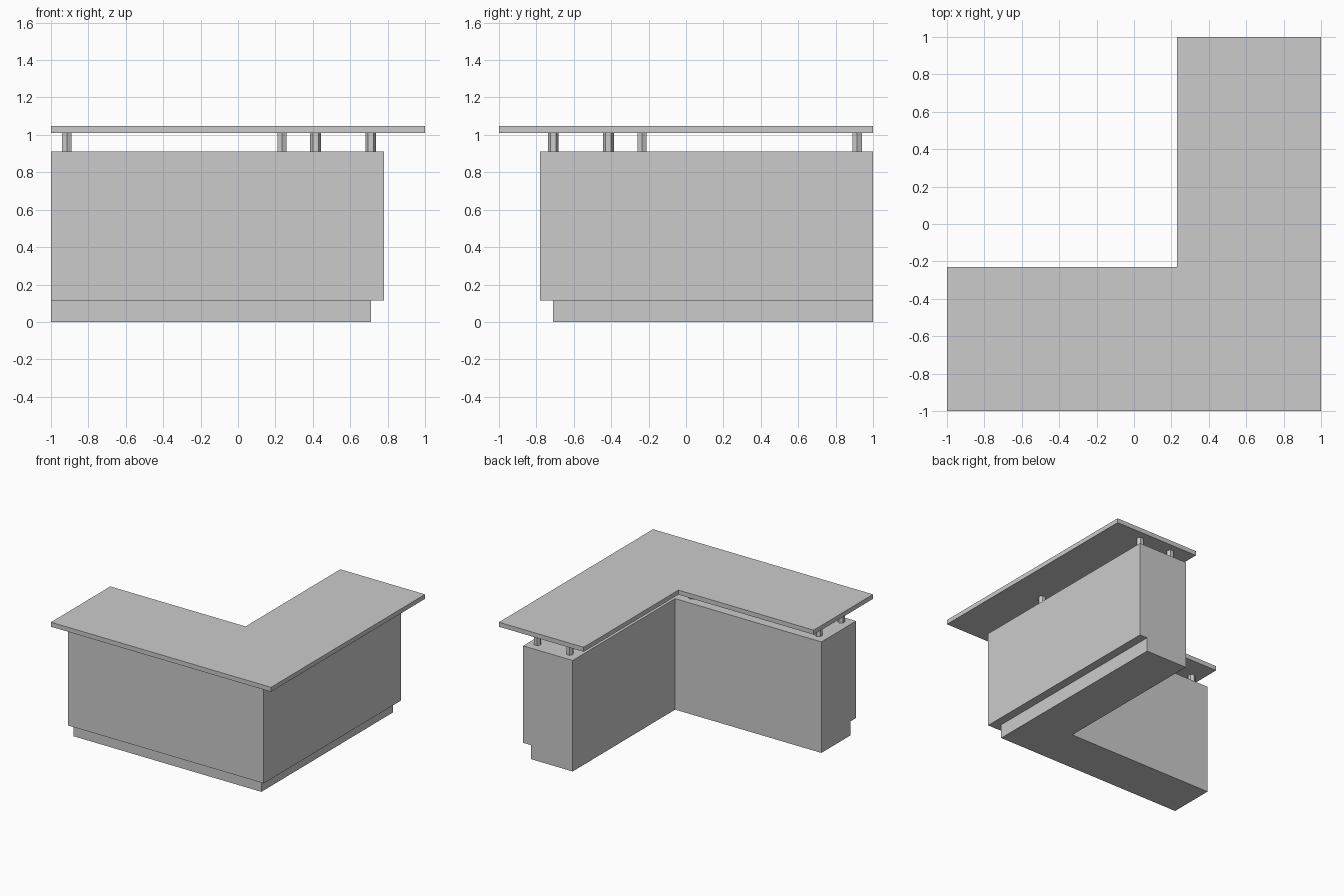
import bpy, bmesh, math

cube = bpy.data.objects.get("Cube")
if cube:
    bpy.data.objects.remove(cube, do_unlink=True)

GREY = 0.6
mat = bpy.data.materials.new("plain grey")
mat.use_nodes = True
colour = (GREY, GREY, GREY, 1)
mat.diffuse_color = colour
mat.node_tree.nodes["Principled BSDF"].inputs["Base Color"].default_value = colour


def add_object(name, bm):
    bmesh.ops.recalc_face_normals(bm, faces=bm.faces)
    mesh = bpy.data.meshes.new(name)
    bm.to_mesh(mesh)
    bm.free()
    mesh.materials.append(mat)
    obj = bpy.data.objects.new(name, mesh)
    bpy.context.scene.collection.objects.link(obj)
    return obj


def l_slab(name, outer, inner, z0, z1):
    """L-shaped slab, symmetric about the corner diagonal."""
    outline = [(-1, -outer), (outer, -outer), (outer, 1),
               (inner, 1), (inner, -inner), (-1, -inner)]
    bm = bmesh.new()
    face = bm.faces.new([bm.verts.new((x, y, z0)) for x, y in outline])
    grown = bmesh.ops.extrude_face_region(bm, geom=[face], use_keep_orig=True)
    top = [v for v in grown["geom"] if isinstance(v, bmesh.types.BMVert)]
    bmesh.ops.translate(bm, verts=top, vec=(0, 0, z1 - z0))
    return add_object(name, bm)


def post(name, x, y, turn):
    """Six-sided support between the body and the counter top."""
    bm = bmesh.new()
    bmesh.ops.create_cone(bm, cap_ends=True, segments=6, radius1=0.029,
                          radius2=0.029, depth=TOP_Z - BODY_Z)
    # put two corners on the x axis, then turn to suit the arm
    v = bm.verts[:][0].co
    bmesh.ops.rotate(bm, verts=bm.verts, cent=(0, 0, 0),
                     matrix=Matrix.Rotation(turn - math.atan2(v.y, v.x), 3, "Z"))
    obj = add_object(name, bm)
    obj.location = (x, y, (TOP_Z + BODY_Z) / 2)


from mathutils import Matrix

PLINTH_Z, BODY_Z, TOP_Z = 0.115, 0.912, 1.01
l_slab("plinth", 0.71, 0.33, 0, PLINTH_Z)
l_slab("counter_body", 0.78, 0.33, PLINTH_Z, BODY_Z)
l_slab("counter_top", 1, 0.23, TOP_Z, 1.047)

# Two pairs of posts on each arm, mirrored across the diagonal
for along, place in ((0.915, "end"), (-0.235, "corner")):
    for across, side in ((0.71, "outer"), (0.415, "inner")):
        post(f"side_arm_{place}_{side}_post", across, along, 0)
        post(f"front_arm_{place}_{side}_post", -along, -across, math.pi / 2)
